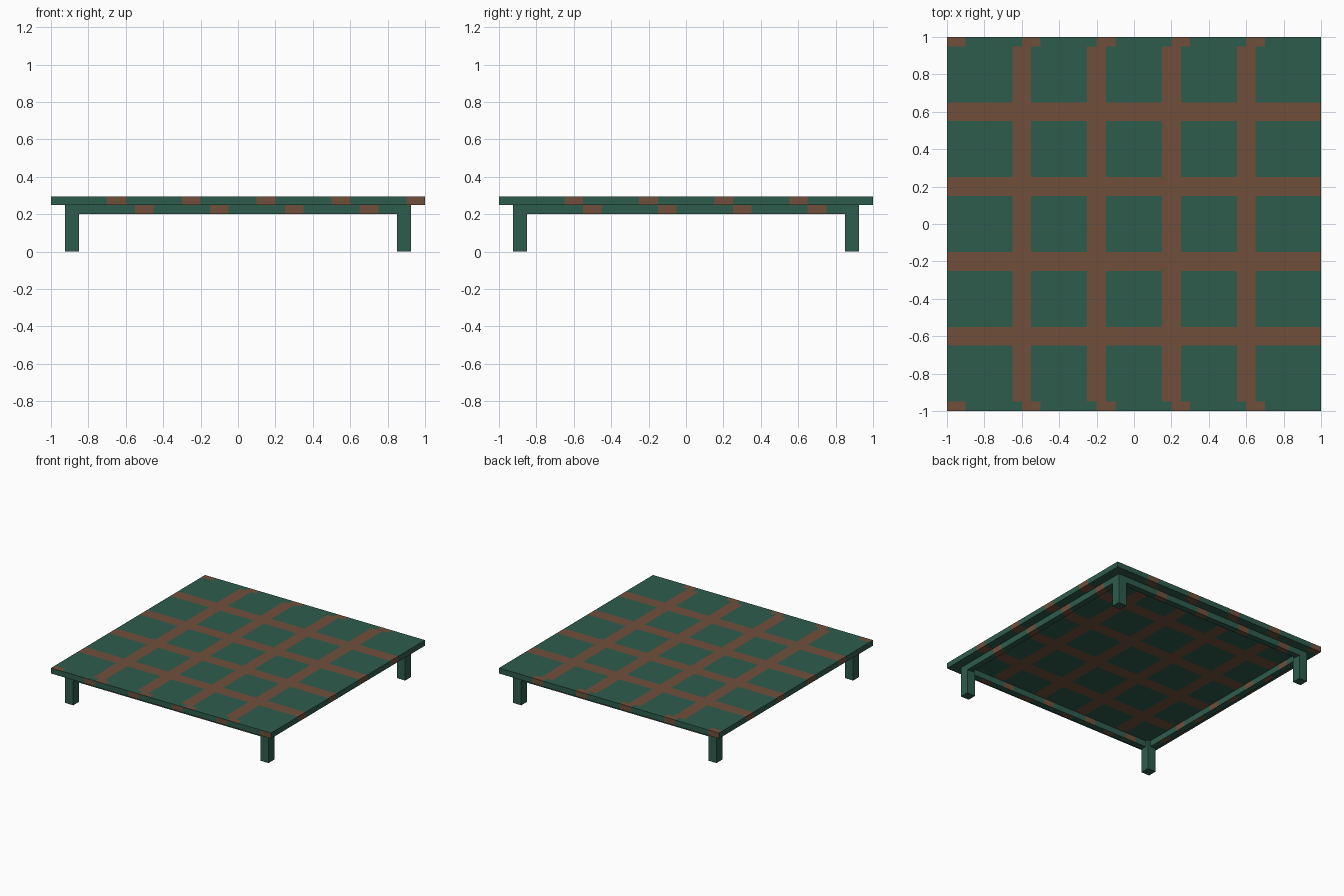
import bpy, bmesh
from mathutils import Vector

if "Cube" in bpy.data.objects:
    bpy.data.objects.remove(bpy.data.objects["Cube"], do_unlink=True)


def make_material(name, rgb):
    mat = bpy.data.materials.new(name)
    mat.use_nodes = True
    mat.diffuse_color = (*rgb, 1)
    mat.node_tree.nodes["Principled BSDF"].inputs["Base Color"].default_value = (*rgb, 1)
    return mat


GREEN = make_material("dark green", (0.027, 0.107, 0.074))
BROWN = make_material("brown", (0.162, 0.078, 0.044))


def box(name, low, high, cuts=((), ()), is_brown=None):
    """Box split at the given x and y positions; is_brown(centre, normal) picks the colour."""
    low, high = Vector(low), Vector(high)
    bm = bmesh.new()
    bmesh.ops.create_cube(bm, size=1)
    for v in bm.verts:
        v.co = (low + high) / 2 + v.co * (high - low)
    for axis, positions in enumerate(cuts):
        for p in positions:
            point, normal = Vector(), Vector()
            point[axis], normal[axis] = p, 1
            bmesh.ops.bisect_plane(bm, geom=bm.verts[:] + bm.edges[:] + bm.faces[:],
                                   plane_co=point, plane_no=normal)
    bm.normal_update()
    if is_brown:
        for f in bm.faces:
            f.material_index = int(is_brown(f.calc_center_median(), f.normal))
    mesh = bpy.data.meshes.new(name)
    bm.to_mesh(mesh)
    bm.free()
    mesh.materials.append(GREEN)
    mesh.materials.append(BROWN)
    obj = bpy.data.objects.new(name, mesh)
    bpy.context.collection.objects.link(obj)
    return obj


def dashed(s, half):
    """Brown for the last quarter of each 0.4 long repeat."""
    return (s + half) % 0.4 > 0.3


def dash_cuts(half):
    ends = [-half + 0.1 * k for k in range(3, int(half * 20) + 1) if k % 4 in (0, 3)]
    return {round(sign * e, 3) for e in ends for sign in (1, -1) if abs(e) < half - 0.01}


def in_grid(s):
    return any(abs(s - c) < 0.05 for c in (-0.6, -0.2, 0.2, 0.6))


# Table top: crossing stripes, with offset dashes along the front and back edges
def top_is_brown(c, n):
    if abs(n.y) > 0.5:
        return dashed(-c.x * n.y, 1)
    if abs(n.x) > 0.5:
        return in_grid(c.y)
    if abs(c.y) > 0.95:
        return dashed(-c.x, 1)
    return in_grid(c.x) or in_grid(c.y)


grid = {round(c + d, 3) for c in (-0.6, -0.2, 0.2, 0.6) for d in (-0.05, 0.05)}
box("table_top", (-1, -1, 0.25), (1, 1, 0.295),
    (sorted(grid | dash_cuts(1)), sorted(grid | {-0.95, 0.95})), top_is_brown)

# Legs
OUT, IN, RAIL_IN = 0.925, 0.85, 0.875
for sx, side in ((1, "left"), (-1, "right")):
    for sy, end in ((-1, "front"), (1, "back")):
        cx, cy, h = sx * (OUT + IN) / 2, sy * (OUT + IN) / 2, (OUT - IN) / 2
        box(f"{end}_{side}_leg", (cx - h, cy - h, 0), (cx + h, cy + h, 0.25))

# Rails between the legs, dashed along their length
rail_cuts = sorted(dash_cuts(IN))
for sign, end, side in ((-1, "front", "right"), (1, "back", "left")):
    a, b = sorted((sign * RAIL_IN, sign * OUT))
    box(f"{end}_rail", (-IN, a, 0.2), (IN, b, 0.25), (rail_cuts, ()),
        lambda c, n, s=sign: dashed(-c.x * (n.y if abs(n.y) > 0.5 else s), IN))
    box(f"{side}_rail", (a, -IN, 0.2), (b, IN, 0.25), ((), rail_cuts),
        lambda c, n, s=sign: dashed(c.y * (n.x if abs(n.x) > 0.5 else s), IN))
